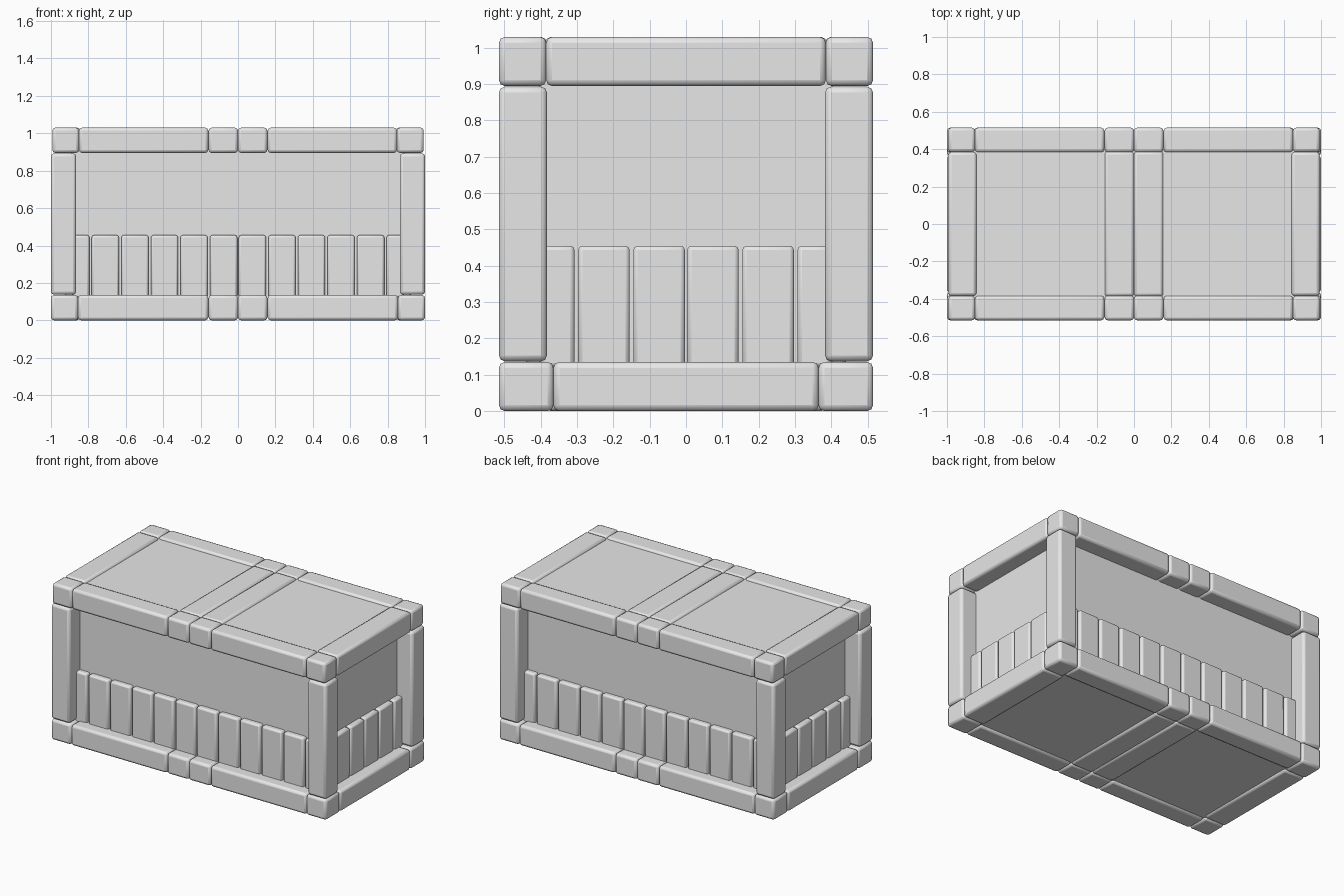
import bpy
import bmesh
from mathutils import Vector

cube = bpy.data.objects.get("Cube")
if cube:
    bpy.data.objects.remove(cube, do_unlink=True)

grey = bpy.data.materials.new("plain grey")
grey.use_nodes = True
grey.diffuse_color = (0.8, 0.8, 0.8, 1)
grey.node_tree.nodes["Principled BSDF"].inputs["Base Color"].default_value = (0.8, 0.8, 0.8, 1)


def box(name, x, y, z, bevel=0.016):
    """Rounded box spanning the three (low, high) ranges."""
    ranges = [sorted(r) for r in (x, y, z)]
    size = Vector([b - a for a, b in ranges])
    bm = bmesh.new()
    bmesh.ops.create_cube(bm, size=1)
    bmesh.ops.scale(bm, vec=size, verts=bm.verts)
    mesh = bpy.data.meshes.new(name)
    bm.to_mesh(mesh)
    bm.free()
    mesh.materials.append(grey)
    obj = bpy.data.objects.new(name, mesh)
    obj.location = [(a + b) / 2 for a, b in ranges]
    bpy.context.collection.objects.link(obj)
    if bevel:
        mod = obj.modifiers.new("rounded edges", 'BEVEL')
        mod.width = bevel
        mod.segments = 2
        bpy.context.view_layer.objects.active = obj
        obj.select_set(True)
        bpy.ops.object.shade_smooth_by_angle()
        obj.select_set(False)
    return obj


def span(sign, a, b):
    return (sign * a, sign * b)


SIDES = (-1, 1)
X, Y, TOP = 1.0, 0.515, 1.03       # outer half sizes and height
WALL_X, WALL_Y = 0.89, 0.405       # recessed walls
SLAT_X, SLAT_Y = 0.925, 0.44       # slat faces

# Closed body: recessed walls with lid and floor panels almost flush
box("body_panels", (-WALL_X, WALL_X), (-WALL_Y, WALL_Y), (0.014, TOP - 0.014), 0)

# Upper and lower frames: name, height range, outer x, inner x, inner y
frames = (("bottom", (0, 0.135), X, 0.855, 0.365),
          ("top", (0.895, TOP), 0.993, 0.85, 0.385))
for level, z, out_x, in_x, in_y in frames:
    for sx in SIDES:
        box(level + "_side_beam", span(sx, in_x - 0.008, out_x), (-in_y, in_y), z)
        box(level + "_middle_beam", span(sx, 0, 0.157), (-0.388, 0.388), z)
        for sy in SIDES:
            box(level + "_corner_block", span(sx, in_x, out_x), span(sy, in_y, Y), z)
            box(level + "_long_beam", span(sx, 0.159, in_x), span(sy, 0.383, Y), z)
            box(level + "_middle_block", span(sx, 0, 0.157), span(sy, 0.383, Y), z)

# Corner posts
for sx in SIDES:
    for sy in SIDES:
        box("corner_post", span(sx, 0.866, X), span(sy, 0.383, Y), (0.137, 0.893))

# Slats around the lower walls, cut short beside the posts
SLAT_Z = (0.12, 0.455)
for s in SIDES:
    for side in SIDES:
        for i in range(6):
            lo = 0.004 + i * 0.158
            box("long_wall_slat", span(s, lo, min(lo + 0.146, 0.885)),
                span(side, WALL_Y - 0.03, SLAT_Y), SLAT_Z, 0.012)
        for i in range(3):
            lo = 0.003 + i * 0.152
            box("short_wall_slat", span(side, WALL_X - 0.03, SLAT_X),
                span(s, lo, min(lo + 0.142, 0.4)), SLAT_Z, 0.012)
